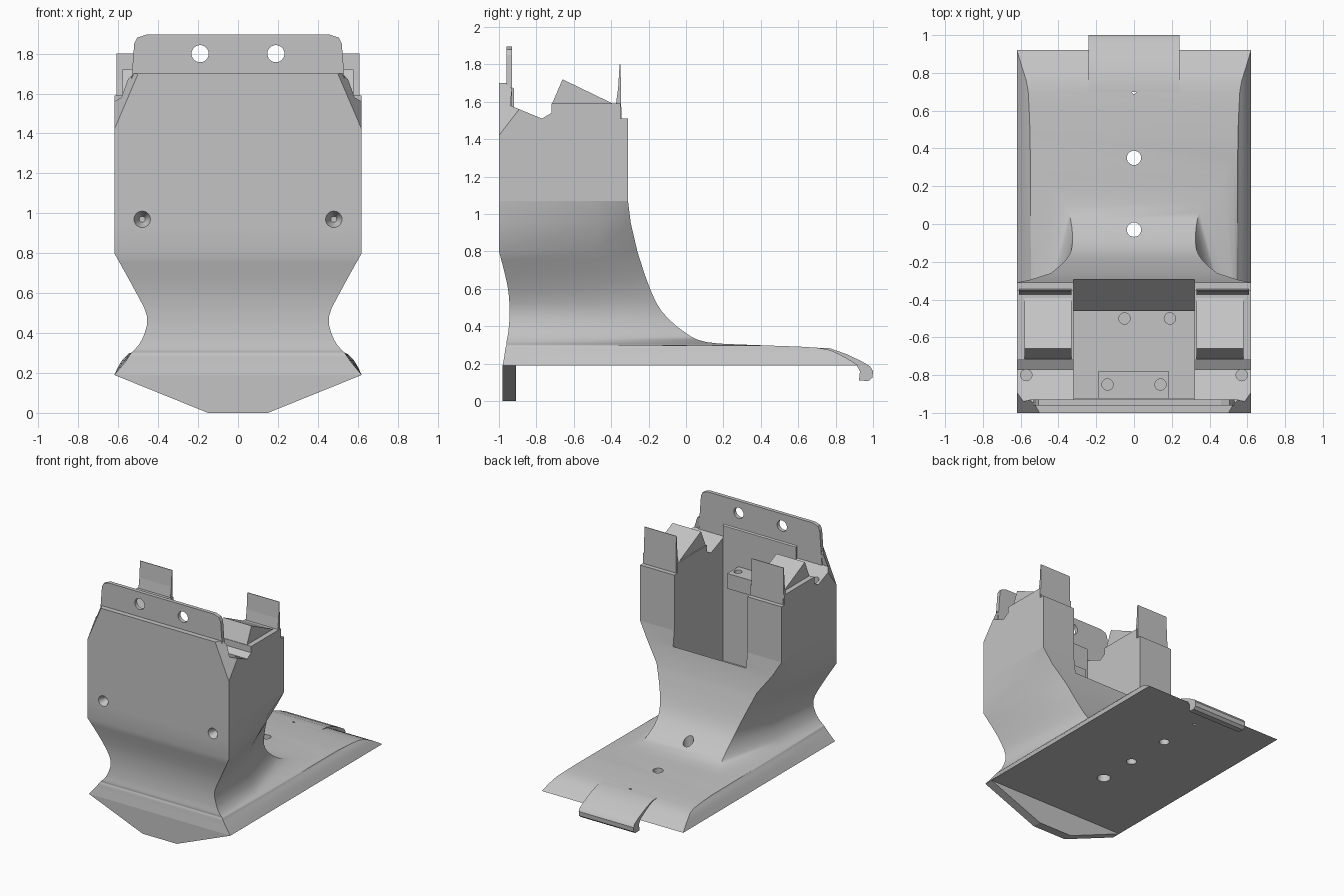
import bpy, bmesh, math
from mathutils import Vector, Matrix

cube = bpy.data.objects.get("Cube")
if cube:
    bpy.data.objects.remove(cube, do_unlink=True)

grey = bpy.data.materials.new("plain_grey")
grey.use_nodes = True
colour = (0.55, 0.55, 0.55, 1)
grey.diffuse_color = colour
grey.node_tree.nodes["Principled BSDF"].inputs["Base Color"].default_value = colour


def add_object(name, bm):
    bmesh.ops.recalc_face_normals(bm, faces=bm.faces[:])
    mesh = bpy.data.meshes.new(name)
    bm.to_mesh(mesh)
    bm.free()
    mesh.materials.append(grey)
    obj = bpy.data.objects.new(name, mesh)
    bpy.context.scene.collection.objects.link(obj)
    return obj


def bridge(bm, rings):
    """Join rings of points with quads and cap both ends."""
    loops = [[bm.verts.new(p) for p in ring] for ring in rings]
    n = len(loops[0])
    for low, high in zip(loops, loops[1:]):
        for i in range(n):
            j = (i + 1) % n
            bm.faces.new((low[i], low[j], high[j], high[i]))
    bm.faces.new(loops[0][::-1])
    bm.faces.new(loops[-1])
    return bm


def side_prism(name, profile, x0, x1):
    """Extrude a (y, z) profile along x."""
    rings = [[(x, y, z) for y, z in profile] for x in (x0, x1)]
    return add_object(name, bridge(bmesh.new(), rings))


def front_prism(name, profile, y0, y1):
    """Extrude an (x, z) profile along y."""
    rings = [[(x, y, z) for x, z in profile] for y in (y0, y1)]
    return add_object(name, bridge(bmesh.new(), rings))


def box(name, x0, x1, y0, y1, z0, z1):
    return side_prism(name, [(y0, z0), (y1, z0), (y1, z1), (y0, z1)], x0, x1)


def drill(centre, radius, depth, along_y=False, tip=None):
    bm = bmesh.new()
    bmesh.ops.create_cone(bm, cap_ends=True, segments=24, radius1=radius,
                          radius2=radius if tip is None else tip, depth=depth)
    turn = Matrix.Rotation(-math.pi / 2, 4, "X") if along_y else Matrix()
    bmesh.ops.transform(bm, matrix=Matrix.Translation(centre) @ turn, verts=bm.verts[:])
    return add_object("cutter", bm)


def bake(obj):
    graph = bpy.context.evaluated_depsgraph_get()
    obj.data = bpy.data.meshes.new_from_object(obj.evaluated_get(graph))
    obj.modifiers.clear()


def cut(obj, cutters):
    for cutter in cutters:
        cutter.hide_render = True
        mod = obj.modifiers.new("cut", "BOOLEAN")
        mod.operation, mod.solver, mod.object = "DIFFERENCE", "EXACT", cutter
    bake(obj)
    for cutter in cutters:
        bpy.data.objects.remove(cutter, do_unlink=True)


def mirror(obj):
    obj.modifiers.new("mirror", "MIRROR").use_clip = False
    bake(obj)


def smooth(obj, angle):
    bpy.ops.object.select_all(action="DESELECT")
    obj.select_set(True)
    bpy.context.view_layer.objects.active = obj
    bpy.ops.object.shade_smooth_by_angle(angle=math.radians(angle))


def spline(keys, steps):
    """Catmull-Rom interpolation through rows of values."""
    rows = []
    for i in range(len(keys) - 1):
        a, b = Vector(keys[max(i - 1, 0)]), Vector(keys[i])
        c, d = Vector(keys[i + 1]), Vector(keys[min(i + 2, len(keys) - 1)])
        for k in range(steps):
            t = k / steps
            rows.append(b + ((c - a) * t + (2 * a - 5 * b + 4 * c - d) * t * t
                             + (3 * b - a - 3 * c + d) * t ** 3) / 2)
    return rows + [Vector(keys[-1])]


# Body: height, front y, front half width, middle half width, back y, back half width
WIDE, SLOT, JOIN, BACK = 0.62, 0.32, 1.07, -0.31
neck = [
    (0.19, -0.98, WIDE, WIDE, 0.92, WIDE),
    (0.25, -0.97, 0.57, 0.58, 0.82, 0.59),
    (0.285, -0.965, 0.545, 0.55, 0.7, 0.56),
    (0.3, -0.96, 0.535, 0.54, 0.35, 0.53),
    (0.315, -0.96, 0.52, 0.5, 0.11, 0.37),
    (0.37, -0.95, 0.48, 0.45, -0.01, 0.33),
    (0.48, -0.943, 0.455, 0.42, -0.13, 0.33),
    (0.62, -0.955, 0.52, 0.44, -0.2, 0.37),
    (0.8, -1, WIDE, 0.53, -0.26, 0.44),
]
upper = [
    (0.95, -1, WIDE, 0.6, -0.295, 0.55),
    (JOIN, -1, WIDE, WIDE, BACK, WIDE),
]
rings = []
for z, front, wf, wm, back, wb in spline(neck, 3) + upper:
    half = [(wf, front), (wm, -0.48), (wb, back)]
    rings.append([(x, y, z) for x, y in half] + [(-x, y, z) for x, y in half[::-1]])
body = add_object("body", bridge(bmesh.new(), rings))
slot_profile = [(-0.92, 0.6), (-0.46, 0.6), (-0.46, 0.76), (-0.2, 1.06), (-0.2, 1.3), (-0.92, 1.3)]
cutters = [side_prism("cutter", slot_profile, -SLOT, SLOT)]
cutters += [drill((0, y, 0.3), 0.038, 0.6) for y in (0.35, -0.03)]
cutters += [drill((0, -0.35, 0.2), 0.05, 0.5), drill((0, 0.7, 0.2), 0.012, 0.4)]
cutters += [drill((x, -0.5, 0.6), 0.03, 0.2) for x in (-0.05, 0.19)]
cutters += [drill((s * 0.48, -0.98, 0.97), 0.05, 0.08, True, 0.015) for s in (-1, 1)]
cut(body, cutters)
smooth(body, 30)

# Side blocks with stepped tops and chamfered front corners
block_profile = [(-1, JOIN), (BACK, JOIN), (BACK, 1.51), (-0.35, 1.51), (-0.35, 1.59),
                 (-0.72, 1.59), (-0.72, 1.54), (-0.77, 1.51), (-0.94, 1.58),
                 (-0.93, 1.67), (-0.96, 1.7), (-1, 1.7)]
blocks = side_prism("side_blocks", block_profile, SLOT, WIDE)
bm = bmesh.new()
bm.from_mesh(blocks.data)
corner = Vector((WIDE, -1, 1.42))
normal = Vector((0.12, 0, -0.28)).cross(Vector((0.12, 0.1, -0.15)))
result = bmesh.ops.bisect_plane(bm, geom=bm.verts[:] + bm.edges[:] + bm.faces[:],
                                plane_co=corner, plane_no=normal, clear_outer=True)
edges = [e for e in result["geom_cut"] if isinstance(e, bmesh.types.BMEdge)]
bmesh.ops.holes_fill(bm, edges=edges)
bm.to_mesh(blocks.data)
bm.free()
cut(blocks, [drill((0.57, -0.8, 1.5), 0.03, 0.2)])
mirror(blocks)

# Ridges and thin rear tabs on the side blocks
mirror(side_prism("ridges", [(-0.72, 1.58), (-0.37, 1.58), (-0.66, 1.72)], 0.33, 0.58))
tab_profile = [(-0.38, 1.55), (-0.345, 1.5), (-0.35, 1.8), (-0.355, 1.8), (-0.363, 1.67)]
mirror(side_prism("rear_tabs", tab_profile, 0.33, 0.61))

# Front wall and the drilled plate above it
side_prism("front_wall", [(-1, JOIN), (-0.92, JOIN), (-0.92, 1.67), (-0.96, 1.7), (-1, 1.7)],
           -SLOT, SLOT)
half = [(0.54, 1.58), (0.53, 1.72), (0.52, 1.85), (0.505, 1.88), (0.46, 1.895)]
plate = front_prism("top_plate", half + [(-x, z) for x, z in half[::-1]], -0.96, -0.93)
cut(plate, [drill((s * 0.19, -0.95, 1.8), 0.043, 0.2, True) for s in (-1, 1)])

# Drilled mounting block inside the slot
mount = box("mounting_block", -0.19, 0.185, -0.925, -0.78, 1.26, 1.38)
cut(mount, [drill((s * 0.14, -0.85, 1.36), 0.03, 0.12) for s in (-1, 1)])

# Tapered lip below the front
front_prism("front_lip", [(-WIDE, 0.19), (-0.15, 0), (0.15, 0), (WIDE, 0.19)], -0.98, -0.91)

# Hooked clip at the back edge
clip_profile = [(0.7, 0.22), (0.7, 0.285), (0.77, 0.282), (0.86, 0.25), (0.94, 0.212),
                (0.985, 0.185), (1, 0.16), (0.997, 0.125), (0.975, 0.107), (0.925, 0.11),
                (0.93, 0.16), (0.91, 0.195)]
smooth(side_prism("rear_clip", clip_profile, -0.24, 0.24), 35)
